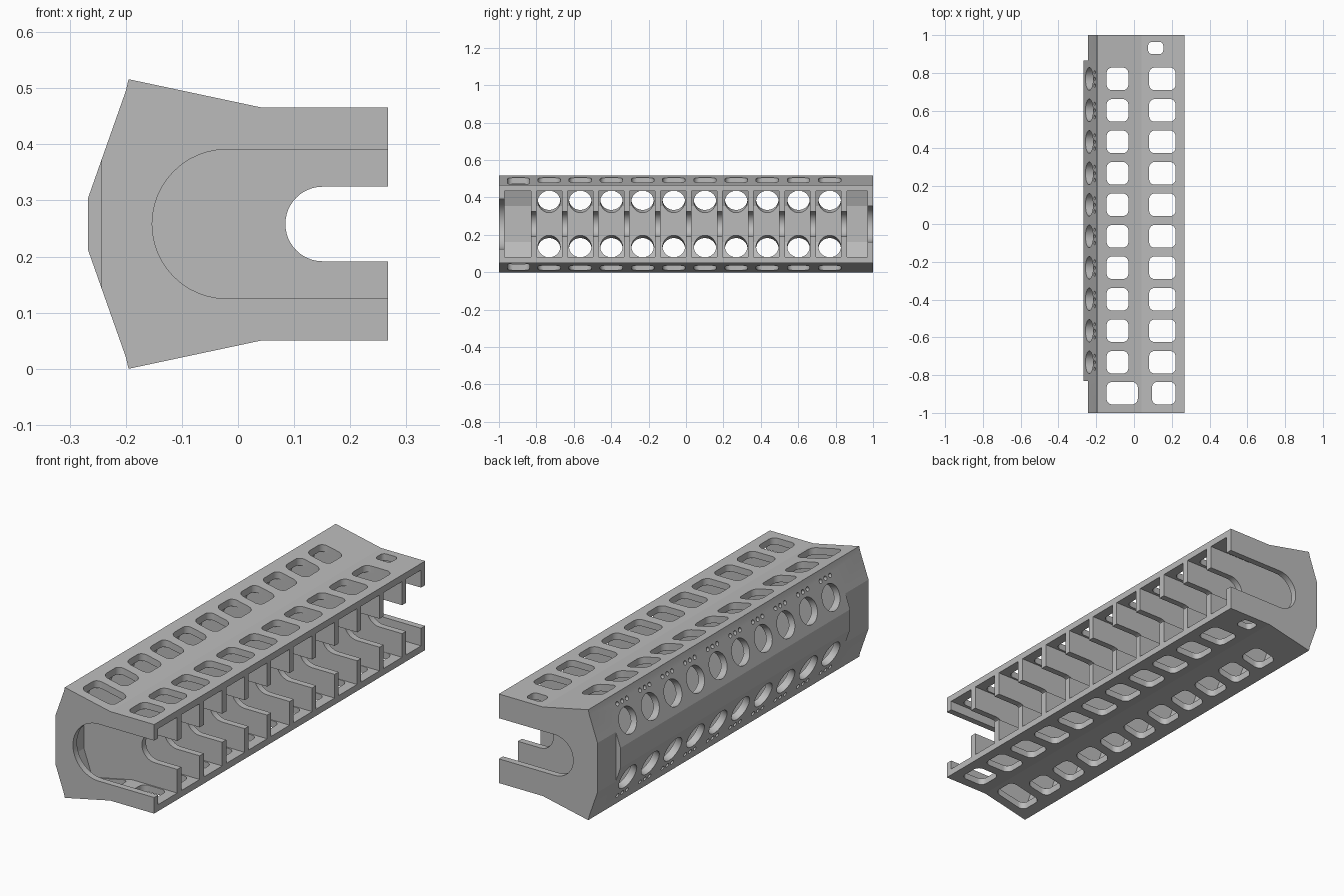
import bpy, bmesh, math
from mathutils import Vector, Matrix

old = bpy.data.objects.get("Cube")
if old:
    bpy.data.objects.remove(old, do_unlink=True)

MID = 0.258          # height of the mirror plane
PITCH = 0.1667       # spacing of the bays
FRONT = 0.267        # x of the open side

grey = bpy.data.materials.new("plain_grey")
grey.use_nodes = True
colour = (0.5, 0.5, 0.5, 1)
grey.diffuse_color = colour
grey.node_tree.nodes["Principled BSDF"].inputs["Base Color"].default_value = colour


def extrude(bm, points, offset):
    """Add a closed prism from a planar loop of points."""
    face = bm.faces.new([bm.verts.new(p) for p in points])
    ret = bmesh.ops.extrude_face_region(bm, geom=[face])
    moved = [g for g in ret["geom"] if isinstance(g, bmesh.types.BMVert)]
    bmesh.ops.translate(bm, verts=moved, vec=offset)


def prism_y(bm, outline, y0, y1):
    extrude(bm, [(x, y0, z) for x, z in outline], (0, y1 - y0, 0))


def mirrored(half):
    """Complete an upper half outline with its lower half."""
    return half + [(x, 2 * MID - z) for x, z in reversed(half)]


def slot(radius, centre, end):
    """U-shaped slot outline, open toward +x, from its top end to its bottom end."""
    arc = [(centre + radius * math.cos(a), MID + radius * math.sin(a))
           for a in (math.pi * (0.5 + i / 24) for i in range(25))]
    return [(end, MID + radius)] + arc + [(end, MID - radius)]


def rounded_window(bm, x0, x1, y0, y1, r=0.03):
    """Vertical cutter that opens both slabs at once."""
    corners = [(x1 - r, y1 - r), (x0 + r, y1 - r), (x0 + r, y0 + r), (x1 - r, y0 + r)]
    pts = []
    for k, (cx, cy) in enumerate(corners):
        for i in range(11):
            a = math.pi / 2 * (k + i / 10)
            pts.append((cx + r * math.cos(a), cy + r * math.sin(a), -0.1))
    extrude(bm, pts, (0, 0, 0.8))


def bore(bm, y, z, r, segments):
    """Round bores normal to the upper and lower sloping back faces."""
    x = -0.267 + 0.353 * (z - 0.305)
    for side in (1, -1):
        normal = Vector((-0.943, 0, 0.333 * side))
        place = Matrix.Translation((x, y, MID + side * (z - MID)))
        turn = normal.to_track_quat("Z", "Y").to_matrix().to_4x4()
        bmesh.ops.create_cone(bm, cap_ends=True, segments=segments, radius1=r,
                              radius2=r, depth=0.14, matrix=place @ turn)


def make_object(name, bm):
    bmesh.ops.recalc_face_normals(bm, faces=bm.faces)
    mesh = bpy.data.meshes.new(name)
    bm.to_mesh(mesh)
    bm.free()
    mesh.materials.append(grey)
    ob = bpy.data.objects.new(name, mesh)
    bpy.context.collection.objects.link(ob)
    return ob


def cut(ob, cutter):
    """Subtract a cutter, bake the result and drop the cutter."""
    cutter.hide_render = True
    mod = ob.modifiers.new("cut", "BOOLEAN")
    mod.operation, mod.solver, mod.object = "DIFFERENCE", "EXACT", cutter
    bpy.context.view_layer.update()
    graph = bpy.context.evaluated_depsgraph_get()
    mesh = bpy.data.meshes.new_from_object(ob.evaluated_get(graph))
    ob.modifiers.clear()
    ob.data = mesh
    bpy.data.objects.remove(cutter, do_unlink=True)


def soften(ob):
    bpy.ops.object.select_all(action="DESELECT")
    ob.select_set(True)
    bpy.context.view_layer.objects.active = ob
    bpy.ops.object.shade_smooth_by_angle(angle=math.radians(10))


# Long outer shell
bm = bmesh.new()
outer = [(FRONT, 0.466), (0.04, 0.466), (-0.195, 0.516), (-0.2, 0.495), (-0.267, 0.305)]
prism_y(bm, mirrored(outer), -1, 1)
shell = make_object("shell", bm)

# Hollow interior, open on one side
inner = [(0.035, 0.435), (-0.172, 0.478), (-0.215, 0.355)]
bm = bmesh.new()
prism_y(bm, mirrored([(0.3, 0.435)] + inner), -0.97, 0.97)
cut(shell, make_object("cavity_cutter", bm))

# Slots in the end plates and stepped ends of the back wall
bm = bmesh.new()
prism_y(bm, slot(0.133, -0.02, 0.3), -1.1, -0.96)
prism_y(bm, slot(0.095, -0.022, 0.3), 0.968, 1.1)
for y0, y1 in ((-1.1, -0.83), (0.865, 1.1)):
    prism_y(bm, mirrored([(-0.243, 0.6), (-0.4, 0.6)]), y0, y1)

# Slab windows, back bores and small vent dots for each bay
for k in range(10):
    y = -0.732 + PITCH * k
    rounded_window(bm, -0.145, -0.03, y - 0.06, y + 0.06)
    rounded_window(bm, 0.08, 0.22, y - 0.06, y + 0.06)
    bore(bm, y, 0.39, 0.06, 48)
    for step in (-0.035, 0, 0.035):
        bore(bm, y + step, 0.472, 0.01, 16)

# Odd windows at the two ends
rounded_window(bm, -0.145, 0.02, -0.955, -0.836)
rounded_window(bm, 0.095, 0.22, -0.955, -0.836)
rounded_window(bm, 0.075, 0.155, 0.9, 0.964, 0.02)
cut(shell, make_object("opening_cutter", bm))
soften(shell)

# Slotted ribs between the bays
section = mirrored([(FRONT, 0.435)] + inner) + slot(0.0665, 0.151, FRONT)[::-1]
for k in range(11):
    y = -0.815 + 0.166 * k
    bm = bmesh.new()
    prism_y(bm, section, y - 0.015, y + 0.015)
    soften(make_object(f"rib_{k + 1}", bm))
